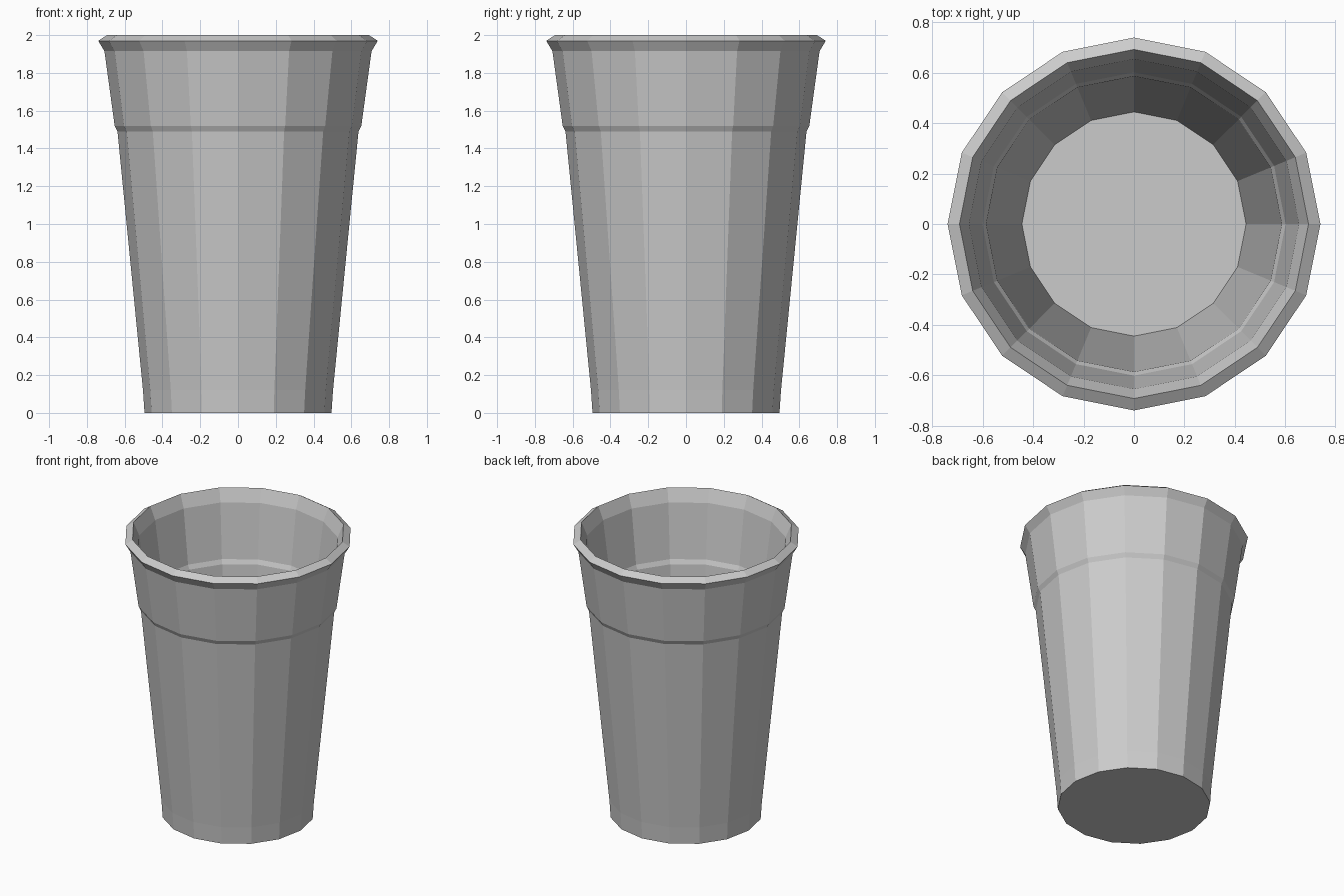
import bpy, bmesh
from math import cos, sin, tau

if "Cube" in bpy.data.objects:
    bpy.data.objects.remove(bpy.data.objects["Cube"])

SIDES = 16

# Closed (radius, height) profile: outside bottom to rim, then down the inside
PROFILE = [
    (0.495, 0.0), (0.503, 0.12),                  # foot
    (0.638, 1.49), (0.653, 1.52),                 # wall and small step
    (0.707, 1.915), (0.74, 1.97), (0.693, 2.0),   # flared rim
    (0.655, 1.91), (0.602, 1.53), (0.587, 1.50),  # inner wall
    (0.453, 0.13), (0.445, 0.05),                 # inner foot
]

bm = bmesh.new()
rings = [[bm.verts.new((r * cos(tau * i / SIDES), r * sin(tau * i / SIDES), z))
          for i in range(SIDES)] for r, z in PROFILE]

# Walls between neighbouring rings
for low, high in zip(rings, rings[1:]):
    for i in range(SIDES):
        j = (i + 1) % SIDES
        bm.faces.new((low[i], low[j], high[j], high[i]))

# Underside and inner floor
bm.faces.new(rings[0][::-1])
bm.faces.new(rings[-1])
bmesh.ops.recalc_face_normals(bm, faces=bm.faces)

mesh = bpy.data.meshes.new("cup")
bm.to_mesh(mesh)
bm.free()
bpy.context.collection.objects.link(bpy.data.objects.new("cup", mesh))
